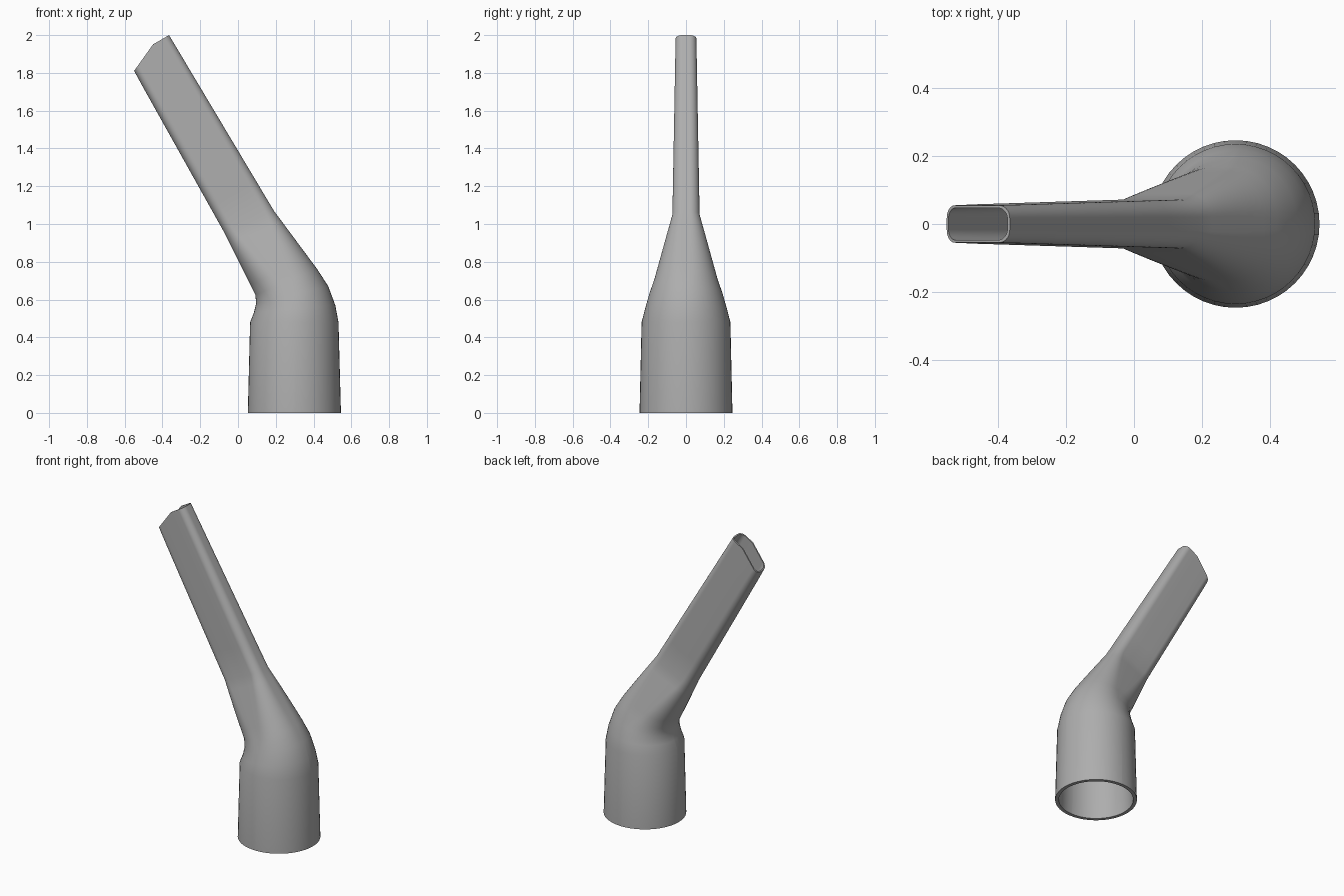
import bpy, bmesh, math
from mathutils import Vector

cube = bpy.data.objects.get("Cube")
if cube:
    bpy.data.objects.remove(cube, do_unlink=True)

# Single flat grey plastic
grey = bpy.data.materials.new("grey plastic")
grey.use_nodes = True
colour = (0.42, 0.42, 0.42, 1)
grey.diffuse_color = colour
grey.node_tree.nodes["Principled BSDF"].inputs["Base Color"].default_value = colour

# Cross-sections: left x, z, right x, z, half depth, corner roundness, wall
SECTIONS = [
    (0.052, 0.0, 0.545, 0.0, 0.246, 1.0, 0.022),
    (0.064, 0.48, 0.532, 0.48, 0.235, 1.0, 0.022),
    (0.084, 0.53, 0.515, 0.57, 0.217, 1.0, 0.02),
    (0.096, 0.58, 0.478, 0.67, 0.195, 0.96, 0.018),
    (0.092, 0.625, 0.42, 0.76, 0.168, 0.9, 0.016),
    (-0.07, 0.95, 0.19, 1.07, 0.072, 0.72, 0.01),
    (-0.586, 1.873, -0.365, 2.0, 0.055, 0.68, 0.008),
]
STEPS = [1, 1, 1, 1, 6, 6]
CORNER = 12
CUT_START, CUT_DEPTH = 0.62, 0.072


def expand(sections):
    """Insert evenly blended sections between the key ones."""
    out = [sections[0]]
    for a, b, n in zip(sections, sections[1:], STEPS):
        for i in range(1, n + 1):
            out.append(tuple(p + (q - p) * i / n for p, q in zip(a, b)))
    return out


def ring(section, inner, tip):
    """Rounded rectangle lying between the left and right points."""
    lx, lz, rx, rz, depth, roundness, wall = section
    left, right = Vector((lx, 0, lz)), Vector((rx, 0, rz))
    centre, half = (left + right) / 2, (right - left).length / 2
    across = (right - left).normalized()
    along = Vector((-across.z, 0, across.x))
    t = wall if inner else 0
    a, b = half - t, depth - t
    r = max(min(a, b) * roundness, 0.005)
    outline = []
    for k, (su, sv) in enumerate([(1, 1), (-1, 1), (-1, -1), (1, -1)]):
        for i in range(CORNER + 1):
            ang = math.pi / 2 * (k + i / CORNER)
            outline.append((su * (a - r) + r * math.cos(ang),
                            sv * (b - r) + r * math.sin(ang)))
        if k in (0, 2):      # two extra points along each broad flat side
            for f in (1, 2):
                g = f if k == 2 else 3 - f
                outline.append(((a - r) * (2 * g / 3 - 1), sv * b))
    points = []
    for u, v in outline:
        p = centre + across * u + Vector((0, v, 0))
        if tip:              # slanted cut across the lower part of the mouth
            s = (u + half) / (2 * half)
            p -= along * CUT_DEPTH * max(0, 1 - s / CUT_START)
        points.append(p)
    return points


# Outer skin up to the mouth, then the inner skin back down to the socket
sections = expand(SECTIONS)
last = len(sections) - 1
loops = [ring(s, False, i == last) for i, s in enumerate(sections)]
loops += [ring(s, True, i == last) for i, s in enumerate(sections)][::-1]

bm = bmesh.new()
rows = [[bm.verts.new(p) for p in loop] for loop in loops]
for lower, upper in zip(rows, rows[1:] + rows[:1]):
    n = len(lower)
    for i in range(n):
        j = (i + 1) % n
        bm.faces.new((lower[i], lower[j], upper[j], upper[i]))
bmesh.ops.remove_doubles(bm, verts=bm.verts, dist=0.0002)
bmesh.ops.recalc_face_normals(bm, faces=bm.faces)
mesh = bpy.data.meshes.new("nozzle_tube")
bm.to_mesh(mesh)
bm.free()
mesh.materials.append(grey)

nozzle = bpy.data.objects.new("nozzle_tube", mesh)
bpy.context.collection.objects.link(nozzle)
bpy.ops.object.select_all(action='DESELECT')
nozzle.select_set(True)
bpy.context.view_layer.objects.active = nozzle
bpy.ops.object.shade_smooth_by_angle(angle=math.radians(35))
